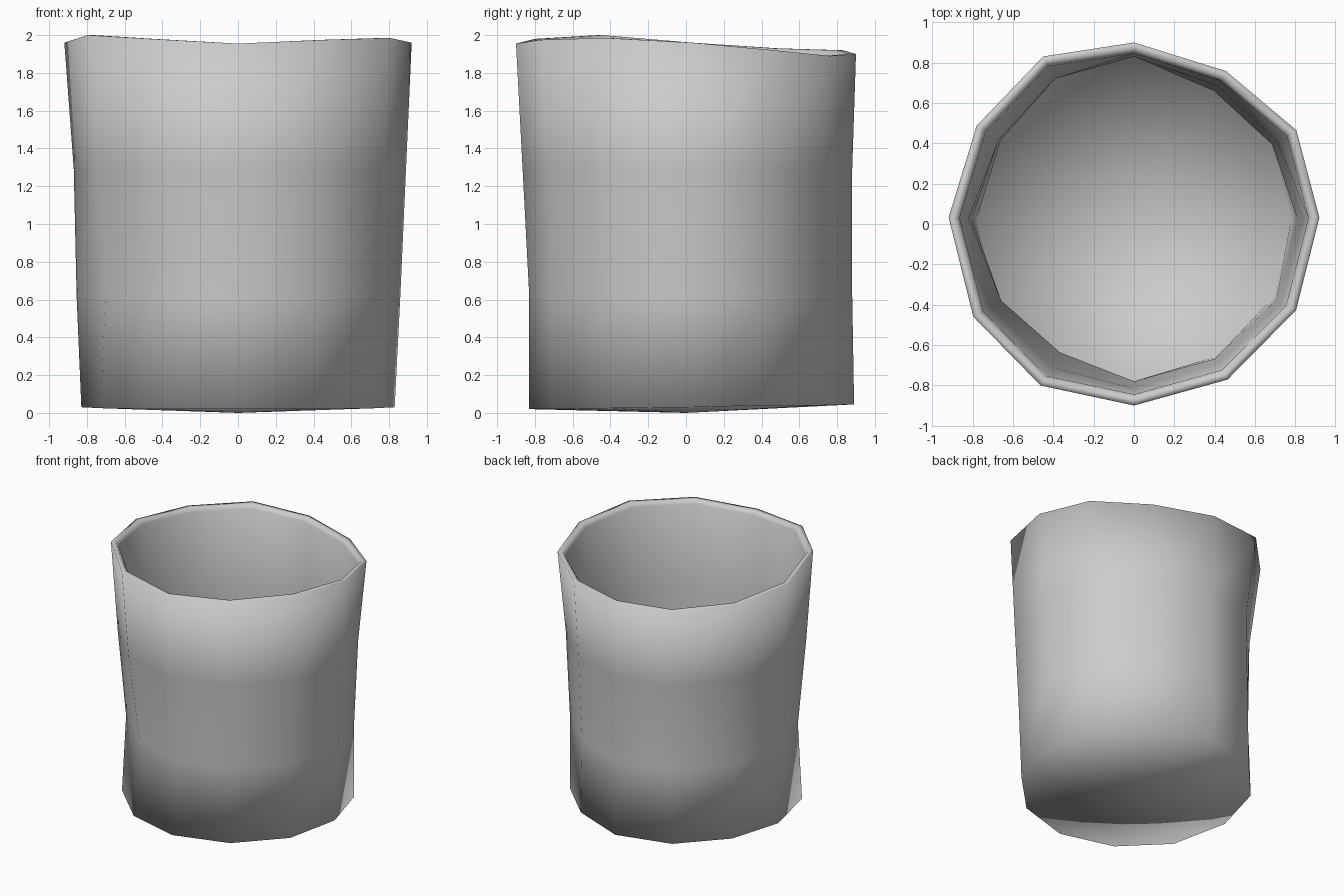
import bpy, bmesh, math

if "Cube" in bpy.data.objects:
    bpy.data.objects.remove(bpy.data.objects["Cube"])

# Slightly irregular twelve-sided directions and hand-shaped wall radii
ANGLES = [2, 30, 59, 90, 118.5, 148, 178, 210, 240, 270, 301, 332]
RIM_R = [.92, .93, .885, .90, .945, .92, .92, .92, .925, .90, .90, .91]
HIGH_R = [.89, .87, .85, .88, .87, .84, .87, .87, .87, .865, .86, .88]
LOW_R = [.86, .84, .82, .88, .88, .83, .855, .81, .785, .83, .83, .85]
BASE_R = [.83, .84, .83, .89, .89, .85, .83, .84, .83, .83, .82, .83]
RIM_Z = [1.96, 1.92, 1.89, 1.90, 1.92, 1.93, 1.96, 2.0, 1.98, 1.955, 1.975, 1.985]
BASE_Z = [.03, .04, .04, .045, .045, .04, .03, .025, .02, .02, .02, .025]

bm = bmesh.new()


def ring(radii, heights, inset=0.0, lift=0.0):
    return [bm.verts.new(((r - inset) * math.cos(math.radians(a)),
                          (r - inset) * math.sin(math.radians(a)), z + lift))
            for r, a, z in zip(radii, ANGLES, heights)]


def bridge(a, b):
    n = len(a)
    for i in range(n):
        j = (i + 1) % n
        bm.faces.new((a[i], a[j], b[j], b[i]))


def cap(loop, z):
    centre = bm.verts.new((0, 0, z))
    for i in range(len(loop)):
        bm.faces.new((loop[i], loop[(i + 1) % len(loop)], centre))


# Outer wall, rim and inner wall as one continuous shell
low, high = [.62] * 12, [1.29] * 12
loops = [ring(BASE_R, BASE_Z), ring(LOW_R, low), ring(HIGH_R, high),
         ring(RIM_R, RIM_Z), ring(RIM_R, RIM_Z, .035),
         ring(RIM_R, RIM_Z, .055, -.03),
         ring(HIGH_R, high, .05), ring(LOW_R, low, .05),
         ring(BASE_R, BASE_Z, .05, .05)]
for a, b in zip(loops, loops[1:]):
    bridge(a, b)

# Underside and inner floor
cap(loops[0], 0.0)
cap(loops[-1], 0.06)

bmesh.ops.recalc_face_normals(bm, faces=bm.faces[:])
for f in bm.faces:
    f.smooth = True
mesh = bpy.data.meshes.new("cup")
bm.to_mesh(mesh)
bm.free()
cup = bpy.data.objects.new("cup", mesh)
bpy.context.collection.objects.link(cup)
